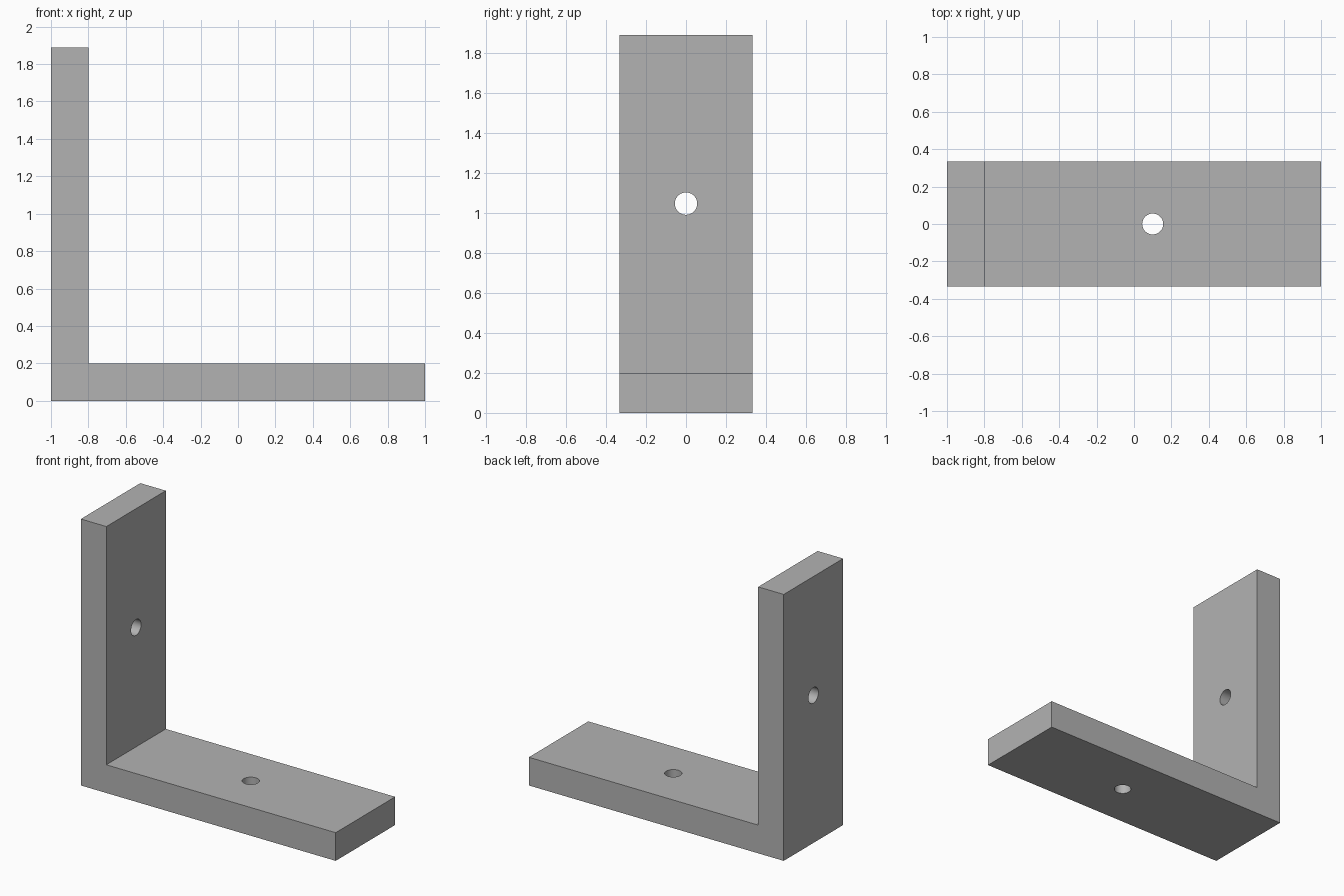
import bpy
import bmesh
import math

if "Cube" in bpy.data.objects:
    bpy.data.objects.remove(bpy.data.objects["Cube"], do_unlink=True)

HEIGHT, THICK, HALF_WIDTH, HOLE_RADIUS = 1.89, 0.2, 0.333, 0.056

grey = bpy.data.materials.new("plain grey")
grey.use_nodes = True
colour = (0.45, 0.45, 0.45, 1)
grey.diffuse_color = colour
grey.node_tree.nodes["Principled BSDF"].inputs["Base Color"].default_value = colour

# L-shaped side profile, extruded across the width
profile = [(-1, 0), (1, 0), (1, THICK), (THICK - 1, THICK),
           (THICK - 1, HEIGHT), (-1, HEIGHT)]
bm = bmesh.new()
face = bm.faces.new([bm.verts.new((x, -HALF_WIDTH, z)) for x, z in profile])
swept = bmesh.ops.extrude_face_region(bm, geom=[face])["geom"]
bmesh.ops.translate(bm, vec=(0, 2 * HALF_WIDTH, 0),
                    verts=[v for v in swept if isinstance(v, bmesh.types.BMVert)])
bmesh.ops.recalc_face_normals(bm, faces=bm.faces)
mesh = bpy.data.meshes.new("angle_bracket")
bm.to_mesh(mesh)
bm.free()
mesh.materials.append(grey)
bracket = bpy.data.objects.new("angle_bracket", mesh)
bpy.context.collection.objects.link(bracket)


def drill(name, location, rotation):
    """Cut one round hole through the bracket."""
    bpy.ops.mesh.primitive_cylinder_add(vertices=48, radius=HOLE_RADIUS,
                                        depth=2 * THICK, location=location,
                                        rotation=rotation)
    cutter = bpy.context.object
    cutter.name = name
    cutter.hide_render = True
    cutter.data.materials.append(grey)
    cut = bracket.modifiers.new(name, "BOOLEAN")
    cut.operation = "DIFFERENCE"
    cut.solver = "EXACT"
    cut.object = cutter
    bpy.ops.object.select_all(action="DESELECT")
    bracket.select_set(True)
    bpy.context.view_layer.objects.active = bracket
    bpy.ops.object.modifier_apply(modifier=name)
    bpy.data.objects.remove(cutter, do_unlink=True)


# One screw hole in the middle of each leg
drill("base_hole", (0.1, 0, THICK / 2), (0, 0, 0))
drill("upright_hole", (THICK / 2 - 1, 0, 1.047), (0, math.pi / 2, 0))

# Smooth hole walls, sharp edges elsewhere
bpy.ops.object.shade_smooth_by_angle(angle=math.radians(30))
